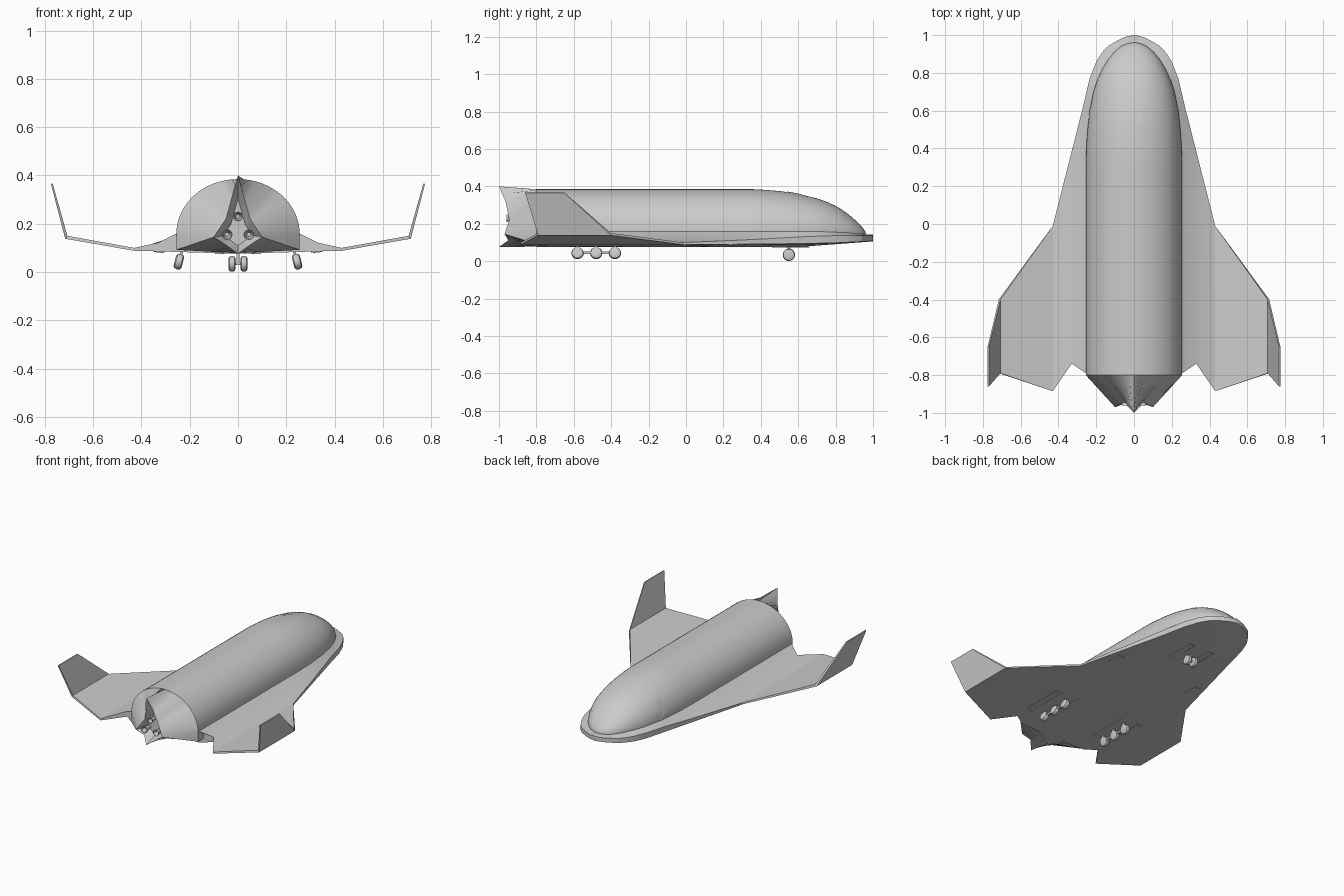
import bpy, bmesh, math
from mathutils import Matrix, Vector

if "Cube" in bpy.data.objects:
    bpy.data.objects.remove(bpy.data.objects["Cube"])

grey = bpy.data.materials.new("hull_grey")
grey.diffuse_color = (0.6, 0.6, 0.6, 1)
grey.use_nodes = True
grey.node_tree.nodes["Principled BSDF"].inputs["Base Color"].default_value = grey.diffuse_color


def finish(name, bm, angle=30, weld=True):
    if weld:
        bmesh.ops.remove_doubles(bm, verts=bm.verts, dist=0.0004)
    bmesh.ops.recalc_face_normals(bm, faces=bm.faces)
    me = bpy.data.meshes.new(name)
    bm.to_mesh(me)
    bm.free()
    ob = bpy.data.objects.new(name, me)
    bpy.context.collection.objects.link(ob)
    me.materials.append(grey)
    bpy.ops.object.select_all(action='DESELECT')
    ob.select_set(True)
    bpy.context.view_layer.objects.active = ob
    bpy.ops.object.shade_smooth_by_angle(angle=math.radians(angle))
    return ob


def loft(name, rings, caps=True, angle=30):
    bm = bmesh.new()
    rows = [[bm.verts.new(p) for p in r] for r in rings]
    n = len(rings[0])
    for a, b in zip(rows, rows[1:]):
        for i in range(n):
            j = (i + 1) % n
            bm.faces.new((a[i], a[j], b[j], b[i]))
    if caps:
        bm.faces.new(rows[0])
        bm.faces.new(rows[-1][::-1])
    return finish(name, bm, angle)


def interp(table, y):
    # linear lookup in (y, value) pairs sorted by rising y
    if y <= table[0][0]:
        return table[0][1]
    for (a, u), (b, v) in zip(table, table[1:]):
        if y <= b:
            return u + (v - u) * (y - a) / (b - a)
    return table[-1][1]


def box(name, centre, size, tilt=0):
    bm = bmesh.new()
    m = (Matrix.Translation(centre) @ Matrix.Rotation(tilt, 4, 'Y')
         @ Matrix.Diagonal((*size, 1)))
    bmesh.ops.create_cube(bm, size=1, matrix=m)
    return finish(name, bm)


def lathe(name, profile, centre, rot, seg=20):
    # profile of (axial, radius) turned about local x
    rings = []
    for a, r in profile:
        rings.append([Vector(centre) + rot @ Vector((a, r * math.cos(t), r * math.sin(t)))
                      for t in (2 * math.pi * k / seg for k in range(seg))])
    return loft(name, rings, True, 40)


# fuselage half width, crown height and dome base along the length
WIDTH = [(.3, .255), (.42, .252), (.5, .246), (.6, .235), (.7, .215), (.76, .195),
         (.82, .168), (.87, .138), (.91, .105), (.94, .07), (.955, .035), (.962, .003)]
CROWN = [(.36, .385), (.45, .38), (.53, .372), (.6, .36), (.7, .336), (.76, .315),
         (.82, .285), (.87, .25), (.91, .215), (.94, .185), (.955, .165), (.962, .15)]
BASE = [(.7, .16), (.87, .152), (.962, .142)]
NT, NB = 32, 12


def dome(y, t, off=0):
    b, c, z = interp(WIDTH, y) + off, interp(CROWN, y) + off, interp(BASE, y)
    return Vector((b * math.cos(t), y, z + (c - z) * math.sin(t)))


def body_ring(y):
    top = [dome(y, math.pi * k / NT) for k in range(NT + 1)]
    b = interp(WIDTH, y)
    zb = .078 if y < .6 else .078 + (y - .6) * .1
    low = [Vector((-b + 2 * b * k / NB, y, zb + .014 * abs(1 - 2 * k / NB)))
           for k in range(NB + 1)]
    return top + low


def star_ring():
    # three pointed tail edge: crown fin, side points and keel
    top_z = [(0, .145), (9, .22), (14, .32), (16, .40)]
    top_x = [(0, .10), (9, .05), (14, .022), (16, 0)]
    top_y = [(0, -.97), (9, -.945), (14, -.965), (16, -1)]
    pts = []
    for k in range(NT + 1):
        i, s = (k, 1) if k <= NT / 2 else (NT - k, -1)
        pts.append(Vector((s * interp(top_x, i), interp(top_y, i), interp(top_z, i))))
    for k in range(NB + 1):
        u = -1 + 2 * k / NB
        z = interp([(0, .076), (.5, .112), (1, .145)], abs(u))
        y = interp([(0, -1), (.5, -.95), (1, -.97)], abs(u))
        pts.append(Vector((.1 * u, y, z)))
    return pts


stations = [.962, .955, .94, .925, .91, .89, .87, .845, .82, .79, .76, .73, .7, .65,
            .6, .55, .5, .42, .36, .3, 0, -.4, -.78, -.8]
star = star_ring()
hollow = [Vector((p.x * .6, -.9, .16 + (p.z - .16) * .6)) for p in star]
loft("fuselage", [body_ring(y) for y in stations] + [star, hollow], True, 28)

# flared belly and strakes running from nose rim to wing root
EDGE = [(-.01, .43), (.62, .27), (.77, .235), (.86, .2), (.91, .167), (.94, .14),
        (.97, .09), (.985, .06), (.995, .03), (1, .004)]
LOW = [(0, .088), (.6, .094), (.8, .098), (1, .108)]
HIGH = [(0, .10), (.4, .118), (.6, .13), (.8, .137), (1, .137)]


def belly_ring(y, tail=None):
    w, b = interp(EDGE, y), min(interp(WIDTH, y), interp(EDGE, y) * .95)
    lo, hi, zd = interp(LOW, y), interp(HIGH, y), interp(BASE, y)
    m = .33 if w > .335 else (b + w) / 2
    zm = .122 if w > .335 else (zd + hi) / 2
    keel = interp([(.6, .076), (1, .106)], y)
    ty = tail or [y] * 4
    half = [(b, ty[1], keel + (lo - keel) * .6), (m, ty[2], keel + (lo - keel) * .8),
            (w, ty[3], lo), (w, ty[3], hi), (m, ty[2], zm), (b, ty[1], zd)]
    return ([(0, ty[0], keel)] + half + [(0, ty[0], zd)]
            + [(-x, yy, z) for x, yy, z in reversed(half)])


rows = [1, .995, .985, .97, .94, .91, .86, .815, .77, .7, .62, .5, .38, .2, -.01, -.4]
loft("belly_and_strakes", [belly_ring(y) for y in rows]
     + [belly_ring(-.74, [-.8, -.79, -.74, -.885])], True, 15)

# outer wings bending up into winglets
for s, side in ((1, "right"), (-1, "left")):
    def chord(xu, zu, xl, zl, front, back):
        return [(s * xu, front, zu), (s * xu, back, zu), (s * xl, back, zl), (s * xl, front, zl)]
    loft(side + "_wing", [chord(.43, .10, .43, .088, -.01, -.885),
                          chord(.707, .150, .716, .138, -.40, -.79),
                          chord(.768, .367, .775, .365, -.65, -.86)], True, 10)


# thin raised trim hugging the dome
def patch(name, rows):
    bm = bmesh.new()
    grid = [[bm.verts.new(dome(y, t, .002)) for y, t in r] for r in rows]
    for a, b in zip(grid, grid[1:]):
        for i in range(len(a) - 1):
            bm.faces.new((a[i], a[i + 1], b[i + 1], b[i]))
    return finish(name, bm)


def on_dome(x, y):
    return y, math.acos(max(-1, min(1, x / interp(WIDTH, y))))


brow = [(-.13, .65), (-.12, .7), (-.1, .75), (-.07, .78), (-.035, .795), (0, .8),
        (.035, .795), (.07, .78), (.1, .75), (.12, .7), (.13, .65)]
patch("windshield_brow", [[on_dome(x, y + d) for x, y in brow] for d in (0, -.006)])
patch("roof_hatch", [[on_dome(x, y) for x in (-.04, 0, .04)] for y in (.54, .58, .62)])
patch("side_door", [[on_dome(x, y) for x in (-.235, -.215, -.19)] for y in (.56, .585, .61)])

# engine bells inside the tail hollow
aft = Matrix.Rotation(math.radians(-90), 3, 'Z')
for i, (x, z, r) in enumerate([(0, .23, .02), (-.045, .155, .022), (.045, .155, .022)]):
    lathe(f"engine_bell_{i}", [(0, r * .4), (.03, r * .6), (.07, r), (.07, r * .85), (.03, r * .4)],
          (x, -.89, z), aft, 16)

# landing gear
TYRE = [(-.017, .012), (-.017, .022), (-.012, .03), (0, .033), (.012, .03), (.017, .022),
        (.017, .012)]
for s, side in ((1, "right"), (-1, "left")):
    rot = Matrix.Rotation(s * math.radians(-14), 3, 'Y')
    for k, y in enumerate((-.58, -.48, -.38)):
        lathe(f"{side}_main_wheel_{k}", TYRE, (s * .245, y, .043), rot)
        box(f"{side}_main_strut_{k}", (s * .237, y, .07), (.012, .016, .05), s * math.radians(-14))
    box(side + "_bogie_beam", (s * .243, -.48, .045), (.012, .2, .012))
    for k, x in enumerate((.185, .305)):
        box(f"{side}_main_bay_rim_{k}", (s * x, -.48, .084), (.006, .3, .008))
    box(side + "_main_bay_door", (s * .33, -.48, .083), (.04, .28, .004), s * math.radians(-6))
    box(side + "_belly_vent", (s * .31, .2, .0875), (.05, .1, .006))
    lathe(side + "_nose_wheel", [(a * .85, r) for a, r in TYRE], (s * .025, .55, .034),
          Matrix.Identity(3))
    box(side + "_nose_bay_door", (s * .075, .56, .076), (.04, .2, .004))
box("nose_strut", (0, .55, .06), (.012, .016, .06))
box("nose_axle", (0, .55, .034), (.06, .01, .01))
